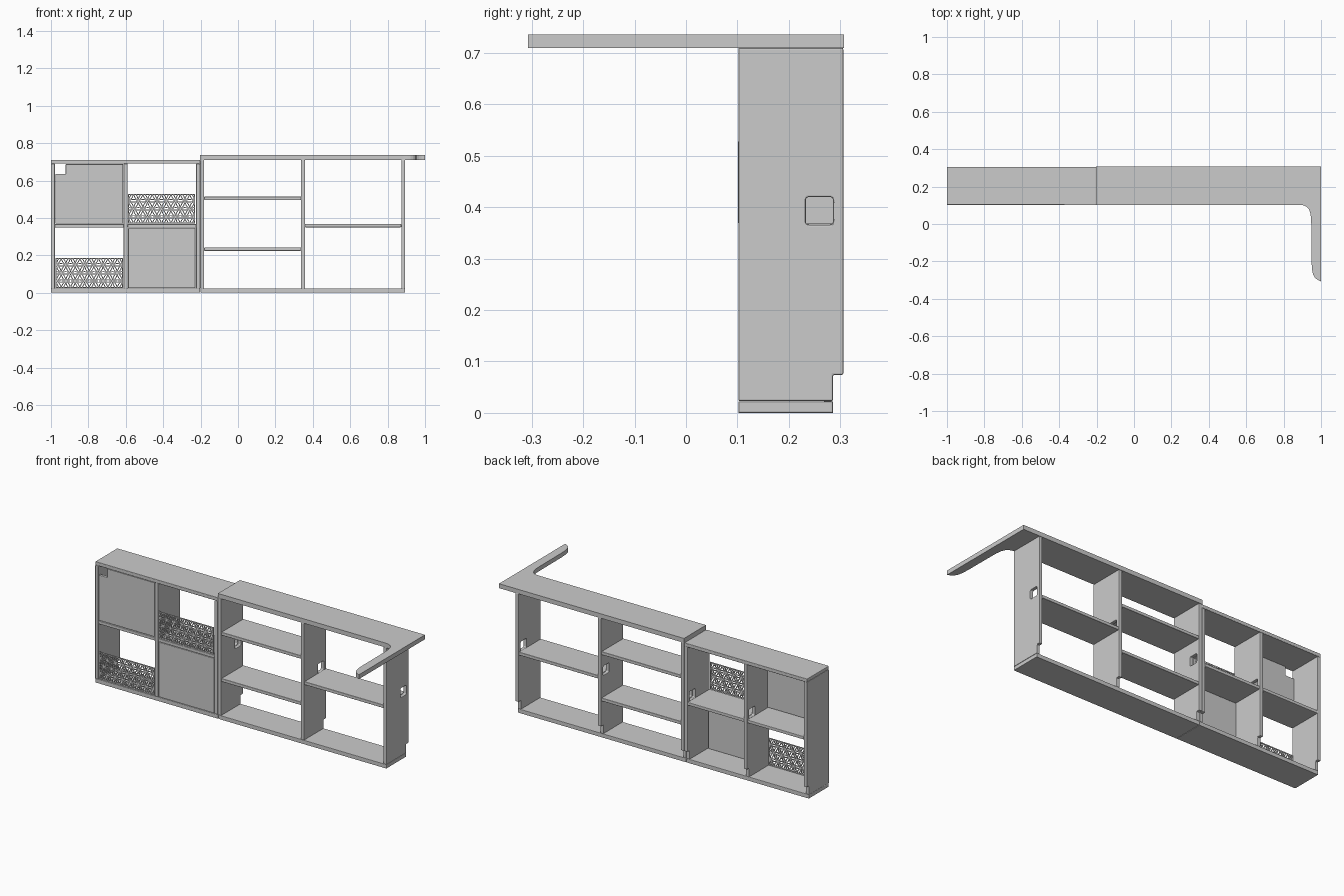
import bpy, bmesh, math
from mathutils import Vector, Matrix

if "Cube" in bpy.data.objects:
    bpy.data.objects.remove(bpy.data.objects["Cube"])

mat = bpy.data.materials.new("light grey board")
mat.diffuse_color = (0.6, 0.6, 0.6, 1)
mat.use_nodes = True
mat.node_tree.nodes["Principled BSDF"].inputs["Base Color"].default_value = mat.diffuse_color

YF, YB, YK = 0.102, 0.306, 0.286   # front, back, skirting-notch depth
T = 0.021                          # board thickness

# local (u, v, depth) -> world
SIDE = Matrix(((0, 0, 1), (1, 0, 0), (0, 1, 0)))    # u=y v=z depth=x
FRONT = Matrix(((1, 0, 0), (0, 0, 1), (0, 1, 0)))   # u=x v=z depth=y
FLAT = Matrix.Identity(3)                           # u=x v=y depth=z


def rect(u0, u1, v0, v1):
    return [(u0, v0), (u1, v0), (u1, v1), (u0, v1)]


def round_rect(u0, u1, v0, v1, r, n=3):
    pts = []
    for i, (cu, cv) in enumerate(rect(u0 + r, u1 - r, v0 + r, v1 - r)):
        for k in range(n + 1):
            a = math.pi + i * math.pi / 2 + k * math.pi / 2 / n
            pts.append((cu + r * math.cos(a), cv + r * math.sin(a)))
    return pts


def finish(name, bm, bevel=0):
    bmesh.ops.recalc_face_normals(bm, faces=bm.faces)
    me = bpy.data.meshes.new(name)
    bm.to_mesh(me)
    bm.free()
    me.materials.append(mat)
    ob = bpy.data.objects.new(name, me)
    bpy.context.collection.objects.link(ob)
    if bevel:
        m = ob.modifiers.new("edge rounding", 'BEVEL')
        m.width, m.segments = bevel, 2
        m.limit_method, m.angle_limit = 'ANGLE', math.radians(50)
    return ob


def slab(name, loops, d0, d1, axes, bevel=0.003):
    """Extrude an outline (with optional holes) between two depths."""
    bm = bmesh.new()
    for loop in loops:
        vs = [bm.verts.new((u, v, d0)) for u, v in loop]
        for a, b in zip(vs, vs[1:] + vs[:1]):
            bm.edges.new((a, b))
    bmesh.ops.triangle_fill(bm, use_beauty=True, use_dissolve=False, edges=bm.edges[:],
                            normal=(0, 0, 1))
    ext = bmesh.ops.extrude_face_region(bm, geom=bm.faces[:])
    up = [g for g in ext["geom"] if isinstance(g, bmesh.types.BMVert)]
    bmesh.ops.translate(bm, verts=up, vec=(0, 0, d1 - d0))
    bmesh.ops.transform(bm, matrix=axes.to_4x4(), verts=bm.verts)
    return finish(name, bm, bevel)


def upright(name, x, top, hole=True):
    outline = [(YF, 0.023), (YK, 0.023), (YK, 0.074), (YB, 0.074), (YB, top), (YF, top)]
    loops = [outline]
    if hole:
        loops.append(round_rect(0.233, 0.286, 0.366, 0.42, 0.006))
    slab(name, loops, x, x + T, SIDE)


def board(name, x0, x1, z0, z1, y1=YB):
    slab(name, [rect(x0, x1, YF, y1)], z0, z1, FLAT)


# lower cabinet: base, top and uprights
board("cabinet_base", -1, -0.202, 0, 0.0225, YK)
board("cabinet_top", -1, -0.202, 0.69, 0.71)
for i, x in enumerate((-1, -0.611, -0.224)):
    upright(f"cabinet_upright_{i + 1}", x, 0.69, i > 0)
board("cabinet_shelf_left", -0.979, -0.611, 0.349, 0.367)
board("cabinet_shelf_right", -0.59, -0.224, 0.349, 0.367)

# taller shelving: base and uprights
board("shelving_base", -0.201, 0.894, 0, 0.0225, YK)
for i, x in enumerate((-0.202, 0.337, 0.873)):
    upright(f"shelving_upright_{i + 1}", x, 0.71)
for i, z in enumerate((0.224, 0.496)):
    board(f"shelving_shelf_{i + 1}", -0.181, 0.337, z, z + 0.018)
board("shelving_shelf_wide", 0.358, 0.873, 0.35, 0.368)

# worktop with curved return arm
arm = [(-0.202, YF), (0.885, YF), (0.905, 0.1), (0.922, 0.093), (0.935, 0.079), (0.943, 0.058),
       (0.947, 0.03), (0.948, -0.01), (0.949, -0.2), (0.952, -0.245), (0.958, -0.271),
       (0.968, -0.288), (0.982, -0.299), (1, -0.307), (1, 0.307), (-0.202, 0.307)]
slab("worktop", [arm], 0.71, 0.736, FLAT, 0)

# doors, the upper one with a finger notch
slab("upper_door", [[(-0.976, 0.37), (-0.614, 0.37), (-0.614, 0.687), (-0.921, 0.687),
                     (-0.921, 0.636), (-0.976, 0.636)]], YF + 0.002, YF + 0.018, FRONT, 0.002)
slab("lower_door", [rect(-0.587, -0.228, 0.025, 0.346)], YF + 0.002, YF + 0.018, FRONT, 0.002)


# pierced panels: lattice of overlapping rings inside a slim frame
def pierced(name, x0, x1, z0, z1, y, thick=0.005, f=0.006, w=0.0048):
    slab(name + "_frame", [rect(x0, x1, z0, z1), rect(x0 + f, x1 - f, z0 + f, z1 - f)],
         y, y + thick, FRONT, 0)
    R, n = 0.05, 24
    cx, cz = (x0 + x1) / 2, (z0 + z1) / 2
    bm = bmesh.new()
    for row in range(-3, 4):
        for col in range(-5, 6):
            ox = cx + (col + 0.5 * (row % 2)) * R
            oz = cz + row * R * math.sqrt(3) / 2
            rings = []
            for r in (R - w / 2, R + w / 2):
                rings.append([bm.verts.new((ox + r * math.cos(a), y, oz + r * math.sin(a)))
                              for a in (2 * math.pi * k / n for k in range(n))])
            for k in range(n):
                j = (k + 1) % n
                bm.faces.new((rings[0][k], rings[1][k], rings[1][j], rings[0][j]))
    for co, no in (((x0 + f, 0, 0), (-1, 0, 0)), ((x1 - f, 0, 0), (1, 0, 0)),
                   ((0, 0, z0 + f), (0, 0, -1)), ((0, 0, z1 - f), (0, 0, 1))):
        bmesh.ops.bisect_plane(bm, geom=bm.verts[:] + bm.edges[:] + bm.faces[:],
                               plane_co=co, plane_no=no, clear_outer=True)
    ext = bmesh.ops.extrude_face_region(bm, geom=bm.faces[:])
    back = [g for g in ext["geom"] if isinstance(g, bmesh.types.BMVert)]
    bmesh.ops.translate(bm, verts=back, vec=(0, thick, 0))
    finish(name + "_lattice", bm)


pierced("lower_pierced_panel", -0.977, -0.614, 0.026, 0.186, YF + 0.002)
pierced("upper_pierced_panel", -0.588, -0.229, 0.369, 0.528, YF - 0.001)
